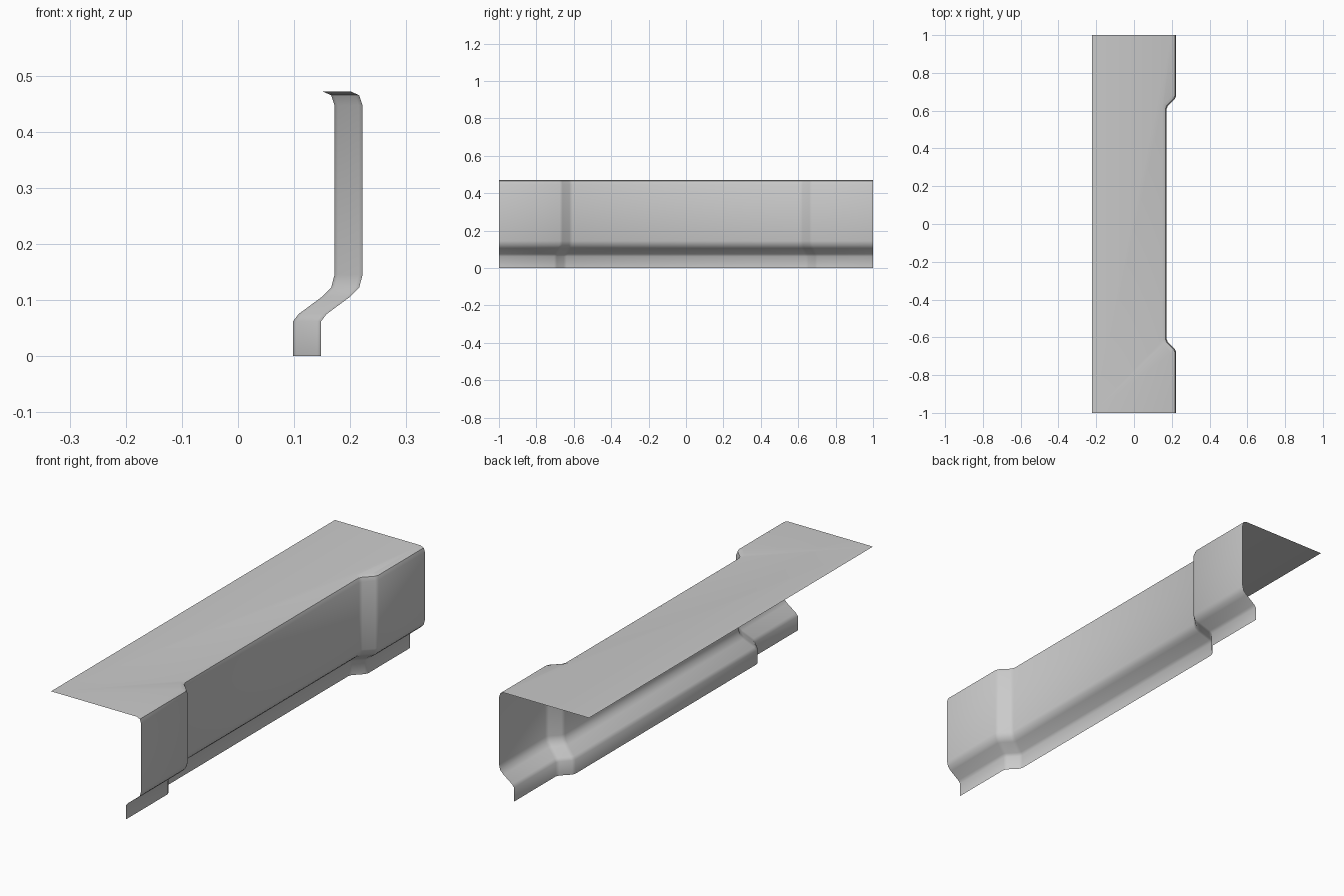
import bpy
import bmesh
import math

cube = bpy.data.objects.get("Cube")
if cube:
    bpy.data.objects.remove(cube, do_unlink=True)

# Flat grey for the whole sheet
grey = bpy.data.materials.new("light_grey")
grey.use_nodes = True
grey.diffuse_color = (0.6, 0.6, 0.6, 1)
grey.node_tree.nodes["Principled BSDF"].inputs["Base Color"].default_value = (0.6, 0.6, 0.6, 1)

WALL_X = 0.222
BACK_X = -0.222
MITRE = math.tan(math.radians(22.5))

# Cross-section (x, z): lower lip, sloped step, wall, rounded top edge
profile = [(0.148, 0), (0.148, 0.062), (0.158, 0.075), (0.2, 0.106),
           (0.216, 0.122), (WALL_X, 0.145), (WALL_X, 0.447),
           (0.216, 0.465), (0.2, 0.472)]

# Half of the plan (y, inward offset): recessed middle, sloped jog, proud end
jog = [(0.607, 0.05), (0.623, 0.044), (0.66, 0.007), (0.675, 0)]
plan = [(-1, 0)] + [(-y, o) for y, o in reversed(jog)] + jog + [(1, 0)]

bm = bmesh.new()
rings = []
for y, offset in plan:
    ring = []
    for x, z in profile:
        # Keep the jog parallel as the section moves inward
        shift = 0 if abs(y) == 1 else math.copysign(MITRE * (WALL_X - x), y)
        ring.append(bm.verts.new((x - offset, y + shift, z)))
    rings.append(ring)

# Side panel swept along the plan
for a, b in zip(rings, rings[1:]):
    for i in range(len(profile) - 1):
        bm.faces.new((a[i], b[i], b[i + 1], a[i + 1]))

# Flat top panel reaching to the straight back edge
top_z = profile[-1][1]
corners = [bm.verts.new((BACK_X, y, top_z)) for y in (1, -1)]
bm.faces.new([ring[-1] for ring in rings] + corners)

mesh = bpy.data.meshes.new("trim_panel")
bm.to_mesh(mesh)
bm.free()
mesh.materials.append(grey)
panel = bpy.data.objects.new("trim_panel", mesh)
bpy.context.collection.objects.link(panel)

# Soft shading over the rounded bends
bpy.ops.object.select_all(action="DESELECT")
panel.select_set(True)
bpy.context.view_layer.objects.active = panel
bpy.ops.object.shade_smooth_by_angle(angle=math.radians(45))
